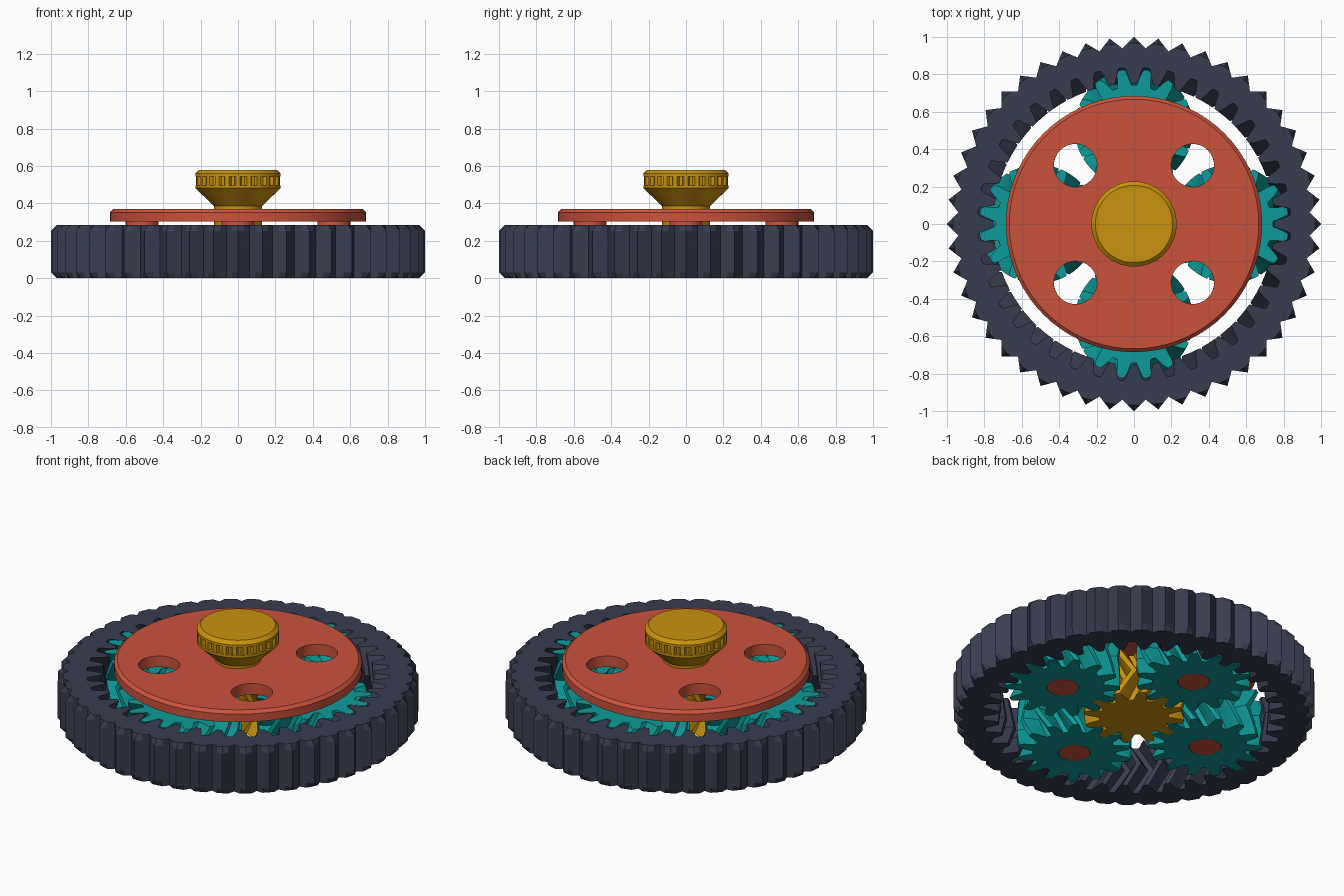
import bpy, bmesh, math
from math import pi, cos, sin, tan, radians

if "Cube" in bpy.data.objects:
    bpy.data.objects.remove(bpy.data.objects["Cube"])

H = 0.285            # gear height
ORBIT = 0.513        # planet centre distance
M = ORBIT * 2 / 26   # gear module
SHIFT = H / 2 * tan(radians(30))   # herringbone sweep along the pitch circle


def material(name, rgb):
    m = bpy.data.materials.new(name)
    m.diffuse_color = (*rgb, 1)
    m.use_nodes = True
    m.node_tree.nodes["Principled BSDF"].inputs["Base Color"].default_value = m.diffuse_color
    return m


DARK = material("dark slate", (0.040, 0.046, 0.078))
RED = material("brick red", (0.60, 0.085, 0.045))
GOLD = material("gold", (0.58, 0.29, 0.004))
TEAL = material("teal", (0.004, 0.33, 0.32))


def finish(bm, name, mat, smooth=True):
    bmesh.ops.recalc_face_normals(bm, faces=bm.faces)
    me = bpy.data.meshes.new(name)
    bm.to_mesh(me)
    bm.free()
    me.materials.append(mat)
    ob = bpy.data.objects.new(name, me)
    bpy.context.collection.objects.link(ob)
    if smooth:
        bpy.ops.object.select_all(action='DESELECT')
        ob.select_set(True)
        bpy.context.view_layer.objects.active = ob
        bpy.ops.object.shade_smooth_by_angle(angle=radians(25))
    return ob


def wall(bm, layers):
    """Skin a stack of (z, [(angle, radius)...]) loops; return first and last loop."""
    loops = [[bm.verts.new((r * cos(a), r * sin(a), z)) for a, r in pts] for z, pts in layers]
    for lo, hi in zip(loops, loops[1:]):
        n = len(lo)
        for i in range(n):
            j = (i + 1) % n
            bm.faces.new((lo[i], lo[j], hi[j], hi[i]))
    return loops[0], loops[-1]


def cap(bm, *loops):
    """Fill the flat area bounded by the loops, leaving inner loops as holes."""
    edges = [bm.edges.get((l[i - 1], l[i])) for l in loops for i in range(len(l))]
    bmesh.ops.triangle_fill(bm, edges=edges, use_beauty=True, normal=(0, 0, 1))


def circle(r, n=32):
    return [(2 * pi * i / n, r) for i in range(n)]


def teeth(count, profile, offset=0.0):
    step = 2 * pi / count
    return [((i + offset + f) * step, r) for i in range(count) for f, r in profile]


def herringbone(pts, twist, steps=3):
    """Layers that twist up to mid height and back again."""
    out = []
    for k in range(2 * steps + 1):
        t = 1 - abs(k - steps) / steps
        out.append((H * k / (2 * steps), [(a + twist * t, r) for a, r in pts]))
    return out


def tooth_profile(rp, add, ded, wide):
    """Half widths are fractions of the tooth pitch."""
    side = [(0.36 + wide, rp - ded), (0.30 + wide, rp - 0.55 * ded), (0.235 + wide, rp),
            (0.185 + wide, rp + 0.55 * add), (0.11 + wide, rp + add)]
    return [(-f, r) for f, r in side] + [(f, r) for f, r in reversed(side)]


def lathe(name, mat, profile, n=64):
    bm = bmesh.new()
    a, b = wall(bm, [(z, circle(r, n)) for r, z in profile])
    bm.faces.new(a)
    bm.faces.new(b)
    return finish(bm, name, mat)


# Outer ring: square-cornered knurl with chamfered tips outside, herringbone teeth inside
def knurl(tip):
    apothem = math.sqrt(0.5)
    valley = apothem / cos(pi / 4 - pi / 48)
    cut = 0.968
    da = (pi / 4 - math.acos(apothem / cut)) / (2 * pi / 48)
    return teeth(48, [(-0.5, valley), (-da, cut), (0, tip), (da, cut)])


rr = 20 * M
bm = bmesh.new()
o0, o1 = wall(bm, [(0, knurl(0.968)), (0.032, knurl(1)), (H - 0.032, knurl(1)), (H, knurl(0.968))])
slots = teeth(40, tooth_profile(rr, 1.2 * M, 0.95 * M, 0.02), 0.5)
i0, i1 = wall(bm, herringbone(slots, -SHIFT / rr))
cap(bm, o0, i0)
cap(bm, o1, i1)
finish(bm, "ring_gear", DARK)

# Sun gear
rs = 6 * M
bm = bmesh.new()
a, b = wall(bm, herringbone(teeth(12, tooth_profile(rs, 1.1 * M, 1.15 * M, 0)), SHIFT / rs))
cap(bm, a)
cap(bm, b)
finish(bm, "sun_gear", GOLD)

# Planet gears, each bored for a carrier pin
rp = 7 * M
for k in range(4):
    bm = bmesh.new()
    pts = teeth(14, tooth_profile(rp, 1.03 * M, 1.15 * M, 0), 0.5)
    o0, o1 = wall(bm, herringbone(pts, -SHIFT / rp))
    h0, h1 = wall(bm, [(0, circle(0.09)), (H, circle(0.09))])
    cap(bm, o0, h0)
    cap(bm, o1, h1)
    planet = finish(bm, f"planet_gear_{k + 1}", TEAL)
    pin = lathe(f"carrier_pin_{k + 1}", RED, [(0.0875, 0), (0.0875, 0.31)], 32)
    ang = k * pi / 2
    for ob in (planet, pin):
        ob.location = (ORBIT * cos(ang), ORBIT * sin(ang), 0)
        ob.rotation_euler.z = ang

# Carrier plate with four round windows and a chamfered top rim
bm = bmesh.new()
o0, o1 = wall(bm, [(0.303, circle(0.685, 72)), (0.352, circle(0.685, 72)), (0.37, circle(0.667, 72))])
lower, upper = [o0], [o1]
for k in range(4):
    ang = pi / 4 + k * pi / 2
    h0, h1 = wall(bm, [(0.303, circle(0.115)), (0.37, circle(0.115))])
    for v in h0 + h1:
        v.co.x += 0.443 * cos(ang)
        v.co.y += 0.443 * sin(ang)
    lower.append(h0)
    upper.append(h1)
cap(bm, *lower)
cap(bm, *upper)
finish(bm, "carrier_plate", RED)

# Shaft, flared neck and knob
lathe("shaft", GOLD, [(0.128, H - 0.01), (0.128, 0.385)])
lathe("knob_neck", GOLD, [(0.128, 0.37), (0.128, 0.385), (0.228, 0.482), (0.228, 0.497), (0.2, 0.497)])
lathe("knob_cap", GOLD, [(0.2, 0.545), (0.228, 0.545), (0.228, 0.56), (0.207, 0.58)])

# Knurled grip band
bm = bmesh.new()
grip = teeth(24, [(-0.36, 0.209), (-0.2, 0.226), (0.2, 0.226), (0.36, 0.209)])
wall(bm, [(0.495, grip), (0.547, grip)])
finish(bm, "knob_grip", GOLD)
